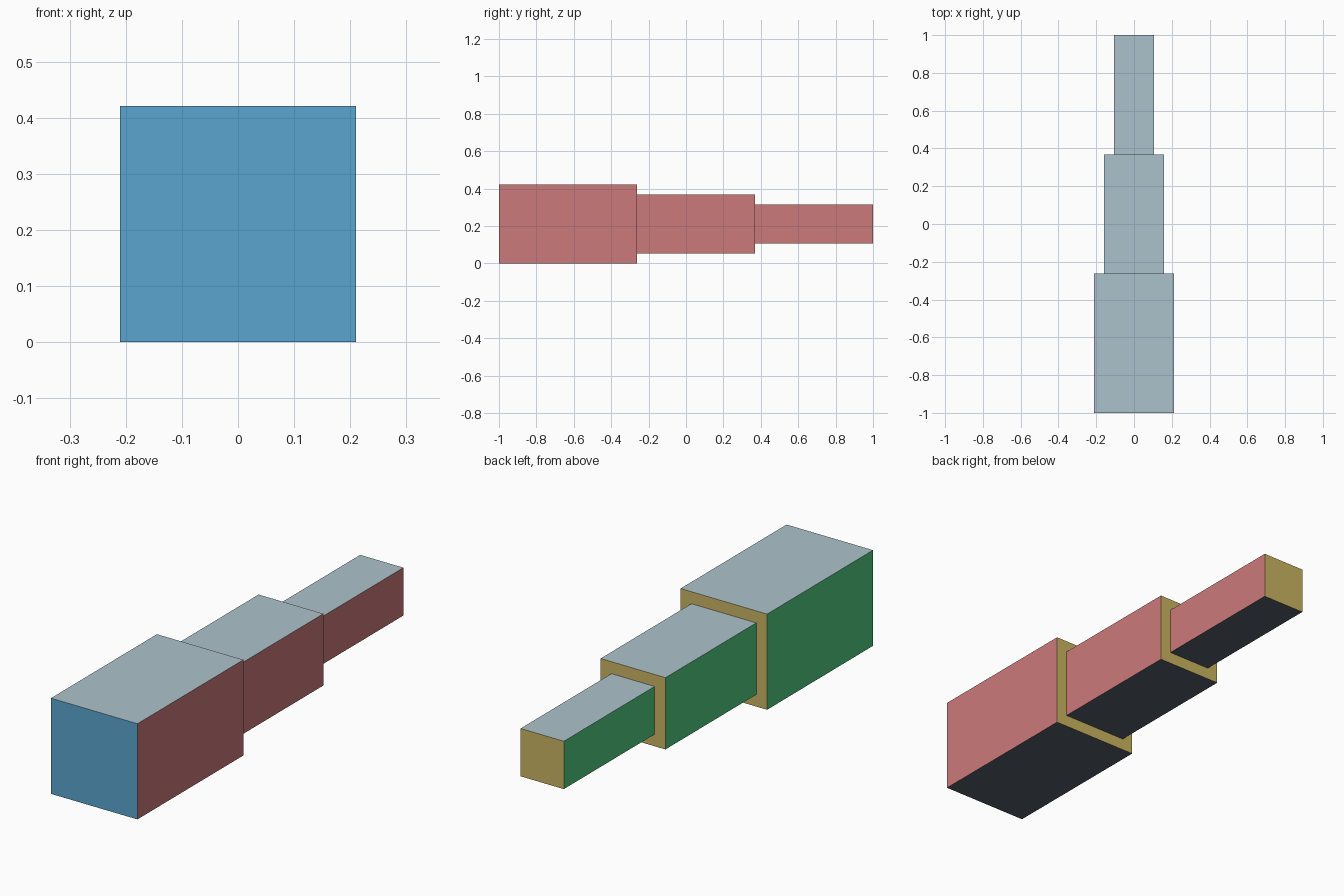
import bpy
import bmesh
from mathutils import Vector

if "Cube" in bpy.data.objects:
    bpy.data.objects.remove(bpy.data.objects["Cube"])

U = 2 / 19  # module: the whole length is 19 units


def linear(c):
    c /= 255
    return c / 12.92 if c <= 0.04045 else ((c + 0.055) / 1.055) ** 2.4


# One colour for each facing direction
SIDES = [
    ("front_blue", (0, -1, 0), (90, 165, 206)),
    ("back_ochre", (0, 1, 0), (203, 181, 99)),
    ("right_red", (1, 0, 0), (204, 122, 122)),
    ("left_green", (-1, 0, 0), (79, 204, 130)),
    ("top_pale_grey", (0, 0, 1), (172, 194, 203)),
    ("bottom_slate", (0, 0, -1), (86, 97, 107)),
]
materials = []
for name, _, rgb in SIDES:
    mat = bpy.data.materials.new(name)
    mat.diffuse_color = (*[linear(c) for c in rgb], 1)
    mat.use_nodes = True
    mat.node_tree.nodes["Principled BSDF"].inputs["Base Color"].default_value = mat.diffuse_color
    materials.append(mat)


def section(name, width, start, length):
    """Square bar along y, faces coloured by direction."""
    bm = bmesh.new()
    bmesh.ops.create_cube(bm, size=1)
    bmesh.ops.scale(bm, vec=(width * U, length * U, width * U), verts=bm.verts)
    bmesh.ops.translate(bm, vec=(0, -1 + (start + length / 2) * U, 2 * U), verts=bm.verts)
    bm.normal_update()
    for f in bm.faces:
        f.material_index = max(range(6), key=lambda i: f.normal.dot(Vector(SIDES[i][1])))
    mesh = bpy.data.meshes.new(name)
    for mat in materials:
        mesh.materials.append(mat)
    bm.to_mesh(mesh)
    bm.free()
    bpy.context.collection.objects.link(bpy.data.objects.new(name, mesh))


# Telescoping sections, each tucked one unit into the one before
section("base_section", 4, 0, 7)
section("middle_section", 3, 6, 7)
section("end_section", 2, 12, 7)
